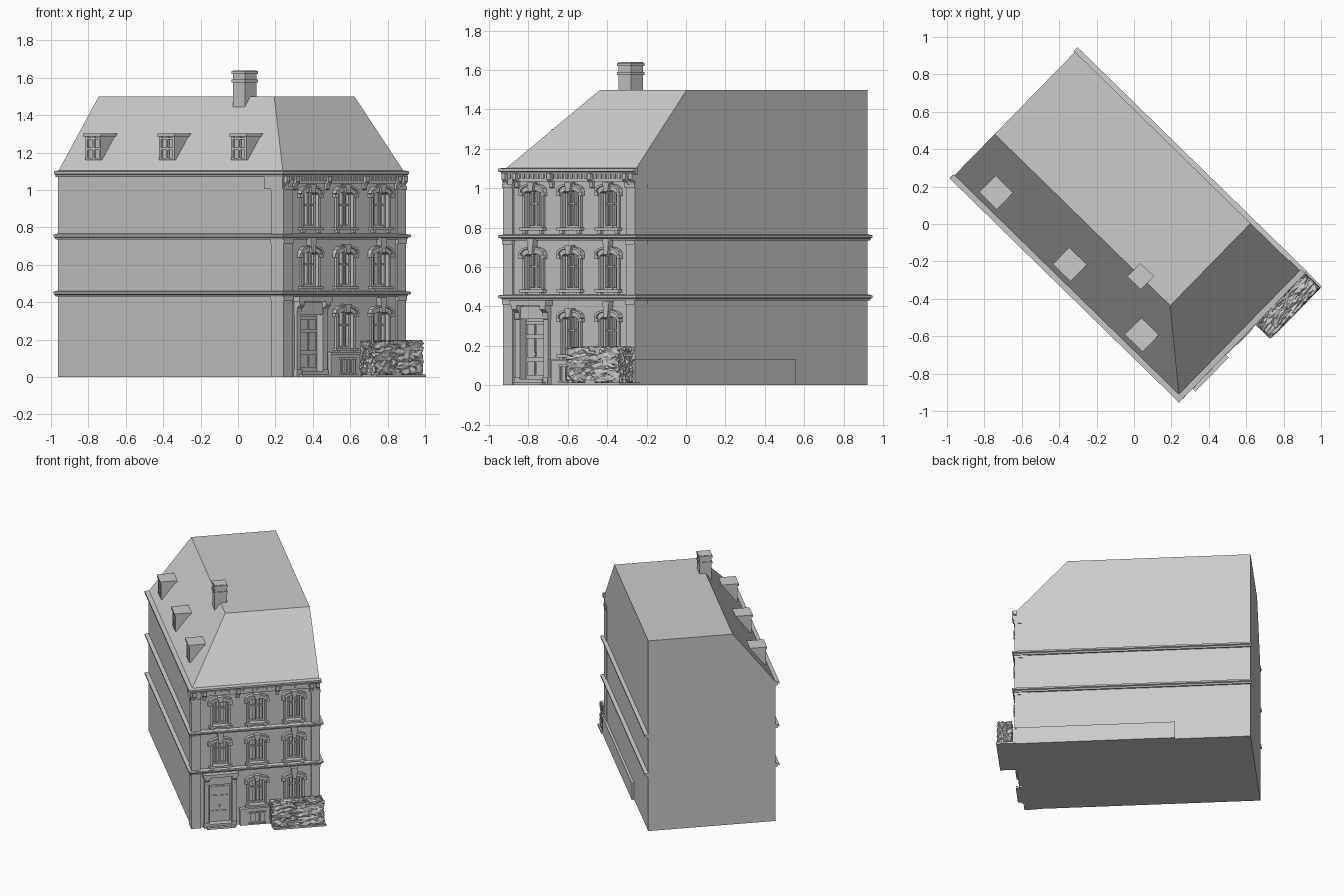
import bpy, bmesh, math, random
from mathutils import Matrix, Vector

if "Cube" in bpy.data.objects:
    bpy.data.objects.remove(bpy.data.objects["Cube"])

random.seed(3)
W, D = 0.925, 1.68                      # facade width, house depth
# local frame: x along the facade, y into the house (negative = outward)
M = Matrix.Translation((0.24, -0.915, 0)) @ Matrix.Rotation(math.radians(45.66), 4, 'Z')
BAYS = [0.203, 0.47, 0.74]


class Part:
    """Collects solids into one named object."""
    def __init__(self, name):
        self.name, self.bm = name, bmesh.new()

    def prism(self, pts, off):
        off = Vector(off)
        a = [self.bm.verts.new(p) for p in pts]
        b = [self.bm.verts.new(Vector(p) + off) for p in pts]
        n = len(a)
        self.bm.faces.new(a)
        self.bm.faces.new(b[::-1])
        for i in range(n):
            j = (i + 1) % n
            self.bm.faces.new((a[j], a[i], b[i], b[j]))

    def box(self, x0, x1, y0, y1, z0, z1):
        self.prism([(x0, y0, z0), (x1, y0, z0), (x1, y0, z1), (x0, y0, z1)], (0, y1 - y0, 0))

    def front(self, pts, y0, y1):       # x-z outline, thickness in y
        self.prism([(x, y0, z) for x, z in pts], (0, y1 - y0, 0))

    def side(self, pts, x0, x1):        # y-z outline, thickness in x
        self.prism([(x0, y, z) for y, z in pts], (x1 - x0, 0, 0))

    def sweep(self, prof, path):        # path: profile offset -> list of plan points
        rings = [[self.bm.verts.new((*p, z)) for p in path(d)] for d, z in prof]
        n = len(prof)
        for i in range(n):
            a, b = rings[i], rings[(i + 1) % n]
            for k in range(len(a) - 1):
                self.bm.faces.new((a[k], a[k + 1], b[k + 1], b[k]))
        self.bm.faces.new([r[0] for r in rings])
        self.bm.faces.new([r[-1] for r in rings][::-1])

    def done(self):
        bmesh.ops.recalc_face_normals(self.bm, faces=self.bm.faces[:])
        me = bpy.data.meshes.new(self.name)
        self.bm.to_mesh(me)
        self.bm.free()
        ob = bpy.data.objects.new(self.name, me)
        ob.matrix_world = M
        bpy.context.collection.objects.link(ob)
        return ob


def arc(c, hw, spring, rise, n=8):      # segmental arch, left to right
    return [(c - hw * math.cos(math.pi * i / n),
             spring + rise * math.sin(math.pi * i / n) ** 0.8 if 0 < i < n else spring)
            for i in range(n + 1)]


def opening(c, hw, z0, z1, rise=0.02):
    return [(c + hw, z0), (c - hw, z0)] + arc(c, hw, z1 - rise, rise)


# windows: bay centre, bottom, top, has keystone to the band above
WINDOWS = [(c, 0.485, 0.67, i != 1) for i, c in enumerate(BAYS)]
WINDOWS += [(c, 0.80, 0.99, False) for c in BAYS]
WINDOWS += [(c, 0.155, 0.35, i == 1) for i, c in enumerate(BAYS[1:])]

# main body: walls and the two-sided mansard roof
body = Part("house_body")
v = [body.bm.verts.new(p) for p in [
    (0, 0, 0), (W, 0, 0), (W, D, 0), (0, D, 0), (0, 0, 1.1), (W, 0, 1.1), (0, D, 1.1),
    (0.31, 0.368, 1.5), (W, 0.368, 1.5), (W, D, 1.5), (0.31, D, 1.5)]]
for f in [(3, 2, 1, 0), (0, 1, 5, 4), (3, 0, 4, 6), (4, 5, 8, 7), (4, 7, 10, 6),
          (1, 2, 9, 8, 5), (2, 3, 6, 10, 9), (7, 8, 9, 10)]:
    body.bm.faces.new([v[i] for i in f])
body = body.done()

# recesses for windows and door
cut = Part("opening_cutter")
for c, z0, z1, _ in WINDOWS:
    cut.front(opening(c, 0.058, z0, z1), -0.05, 0.03)
cut.box(0.118, 0.288, -0.05, 0.03, 0.03, 0.335)
cut = cut.done()
cut.hide_render = True
mod = body.modifiers.new("openings", 'BOOLEAN')
mod.object, mod.solver = cut, 'EXACT'
bpy.context.view_layer.objects.active = body
bpy.ops.object.modifier_apply(modifier=mod.name)
bpy.data.objects.remove(cut)

# window sashes, surrounds, hoods and sills
sash, trim = Part("window_sashes"), Part("window_surrounds")
for c, z0, z1, key in WINDOWS:
    for s in (-1, 1):
        x = c + s * 0.052
        sash.box(x - 0.007, x + 0.007, 0.012, 0.03, z0, z1 - 0.015)
        x = c + s * 0.026
        sash.box(x - 0.003, x + 0.003, 0.02, 0.03, z0, z1 - 0.004)
        a, b = sorted((c + s * 0.058, c + s * 0.074))
        trim.box(a, b, -0.012, 0.003, z0, z1 - 0.02)
        a, b = sorted((c + s * 0.066, c + s * 0.09))
        trim.box(a, b, -0.022, 0.003, z1 - 0.03, z1 - 0.01)
        a, b = sorted((c + s * 0.05, c + s * 0.07))
        trim.box(a, b, -0.018, 0.003, z0 - 0.03, z0 - 0.012)
    sash.box(c - 0.006, c + 0.006, 0.012, 0.03, z0, z1 - 0.002)
    sash.box(c - 0.05, c + 0.05, 0.014, 0.03, z0, z0 + 0.012)
    zm = z0 + 0.62 * (z1 - z0)
    sash.box(c - 0.05, c + 0.05, 0.016, 0.03, zm, zm + 0.008)
    inner = arc(c, 0.058, z1 - 0.02, 0.02)
    trim.front(arc(c, 0.076, z1 - 0.012, 0.036) + inner[::-1], -0.016, 0.003)
    trim.front(arc(c, 0.09, z1 - 0.008, 0.042) + arc(c, 0.076, z1 - 0.012, 0.036)[::-1], -0.026, 0.003)
    trim.box(c - 0.085, c + 0.085, -0.026, 0.03, z0 - 0.014, z0)
    top = z1 + 0.075 if key else z1 + 0.04
    trim.front([(c - 0.013, z1 - 0.006), (c + 0.013, z1 - 0.006), (c + 0.024, top), (c - 0.024, top)], -0.032, 0.003)
sash.done()
trim.done()

# string courses around three sides, eaves along two
courses = Part("string_courses")
for z in (0.43, 0.735):
    courses.sweep([(-0.003, z), (0.012, z), (0.016, z + 0.01), (0.027, z + 0.014), (0.027, z + 0.026), (-0.003, z + 0.032)],
                  lambda d: [(-d, D + 0.008), (-d, -d), (W + d, -d), (W + d, D + 0.008)])
courses.done()
eaves = Part("eaves_cornice")
eaves.sweep([(-0.003, 1.07), (0.014, 1.07), (0.018, 1.082), (0.028, 1.086), (0.028, 1.1), (-0.003, 1.104)],
            lambda d: [(-d, D + 0.005), (-d, -d), (W + 0.012, -d)])
eaves.done()

# frieze with scroll brackets and dentils, returning on the left wall
frieze = Part("frieze")
frieze.box(-0.008, W, -0.01, 0.003, 1.035, 1.072)
frieze.box(-0.012, 0.003, -0.01, 0.13, 1.005, 1.07)
scroll = [(0.003, 1.0), (-0.012, 1.005), (-0.016, 1.03), (-0.03, 1.045), (-0.03, 1.075), (0.003, 1.075)]
for x in (0.0, 0.075, 0.32, 0.605, 0.855, 0.9):
    frieze.side(scroll, x, x + 0.025)
for i in range(26):
    x = 0.03 + i * 0.034
    frieze.box(x, x + 0.016, -0.018, 0, 1.05, 1.07)
frieze.done()

# corner pilasters
pil = Part("corner_pilasters")
for x0, x1 in ((-0.008, 0.06), (W - 0.06, W + 0.004)):
    pil.box(x0, x1, -0.012, 0.08, 0.0, 1.04)
    for z in (0.41, 0.715, 1.0):
        pil.box(x0 - 0.002, x1 + 0.002, -0.018, 0.082, z, z + 0.02)
pil.done()

# door leaf with panels, frame, entablature, steps
door = Part("front_door")
door.box(0.13, 0.276, 0.015, 0.03, 0.03, 0.325)
for x0, x1 in ((0.143, 0.196), (0.21, 0.263)):
    for z0, z1 in ((0.05, 0.12), (0.14, 0.24), (0.255, 0.31)):
        door.box(x0, x1, 0.009, 0.016, z0, z1)
door.box(0.2, 0.206, 0.004, 0.016, 0.15, 0.165)
door.done()
frame = Part("door_surround")
for s in (-1, 1):
    c = 0.203 + s * 0.1
    frame.box(c - 0.016, c + 0.016, -0.02, 0.03, 0, 0.35)
    frame.box(c - 0.02, c + 0.02, -0.026, 0.003, 0, 0.04)
    frame.side([(0.003, 0.33), (-0.022, 0.335), (-0.026, 0.37), (-0.045, 0.385), (-0.045, 0.41), (0.003, 0.41)],
               c - 0.018, c + 0.018)
frame.box(0.095, 0.311, -0.018, 0.003, 0.335, 0.4)
frame.box(0.075, 0.331, -0.05, 0.003, 0.405, 0.43)
frame.done()
steps = Part("door_steps")
steps.box(0.1, 0.306, -0.05, 0.003, 0, 0.016)
steps.box(0.118, 0.288, -0.03, 0.03, 0.0, 0.032)
steps.done()

# plinth under the ground windows and along the right wall, with basement windows
plinth = Part("plinth")
plinth.box(0.345, W + 0.016, -0.024, 0.003, 0, 0.128)
plinth.box(0.34, W + 0.02, -0.032, 0.003, 0.122, 0.134)
plinth.box(W - 0.003, W + 0.018, 0, 1.14, 0, 0.132)
plinth.done()
base = Part("basement_windows")
for c in BAYS[1:]:
    for x in (-0.055, -0.018, 0.014, 0.047):
        base.box(c + x, c + x + 0.008, -0.034, -0.02, 0.018, 0.1)
    for z in (0.012, 0.095):
        base.box(c - 0.06, c + 0.06, -0.036, -0.02, z, z + 0.01)
base.done()

# dormers on the left slope
dorm = Part("dormers")
for y in (0.367, 0.905, 1.456):
    dorm.prism([(0.05, y - 0.058, 1.16), (0.05, y - 0.058, 1.29), (0.155, y - 0.058, 1.29)], (0, 0.116, 0))
    dorm.box(0.03, 0.155, y - 0.066, y + 0.066, 1.286, 1.302)
    for s in (-0.05, 0, 0.05):
        dorm.box(0.038, 0.052, y + s - 0.007, y + s + 0.007, 1.16, 1.288)
    for z in (1.16, 1.215, 1.27):
        dorm.box(0.038, 0.052, y - 0.057, y + 0.057, z, z + 0.012)
dorm.done()

# chimney
chim = Part("chimney")
for r, z0, z1 in ((0.044, 1.43, 1.64), (0.05, 1.575, 1.59), (0.05, 1.62, 1.637)):
    chim.box(0.311 - r, 0.311 + r, 0.59 - r, 0.59 + r, z0, z1)
chim.done()

# clipped hedge on a ground slab
slab = Part("hedge_slab")
slab.box(0.57, 0.95, -0.142, 0.0, 0, 0.014)
slab.done()
hedge = Part("hedge")
hedge.box(0.562, 0.934, -0.134, -0.032, 0.014, 0.192)
bmesh.ops.subdivide_edges(hedge.bm, edges=hedge.bm.edges[:], cuts=15, use_grid_fill=True)
for p in hedge.bm.verts:
    p.co += Vector([random.uniform(-0.007, 0.007) for _ in range(3)])
bmesh.ops.triangulate(hedge.bm, faces=hedge.bm.faces[:])
hedge.done()
